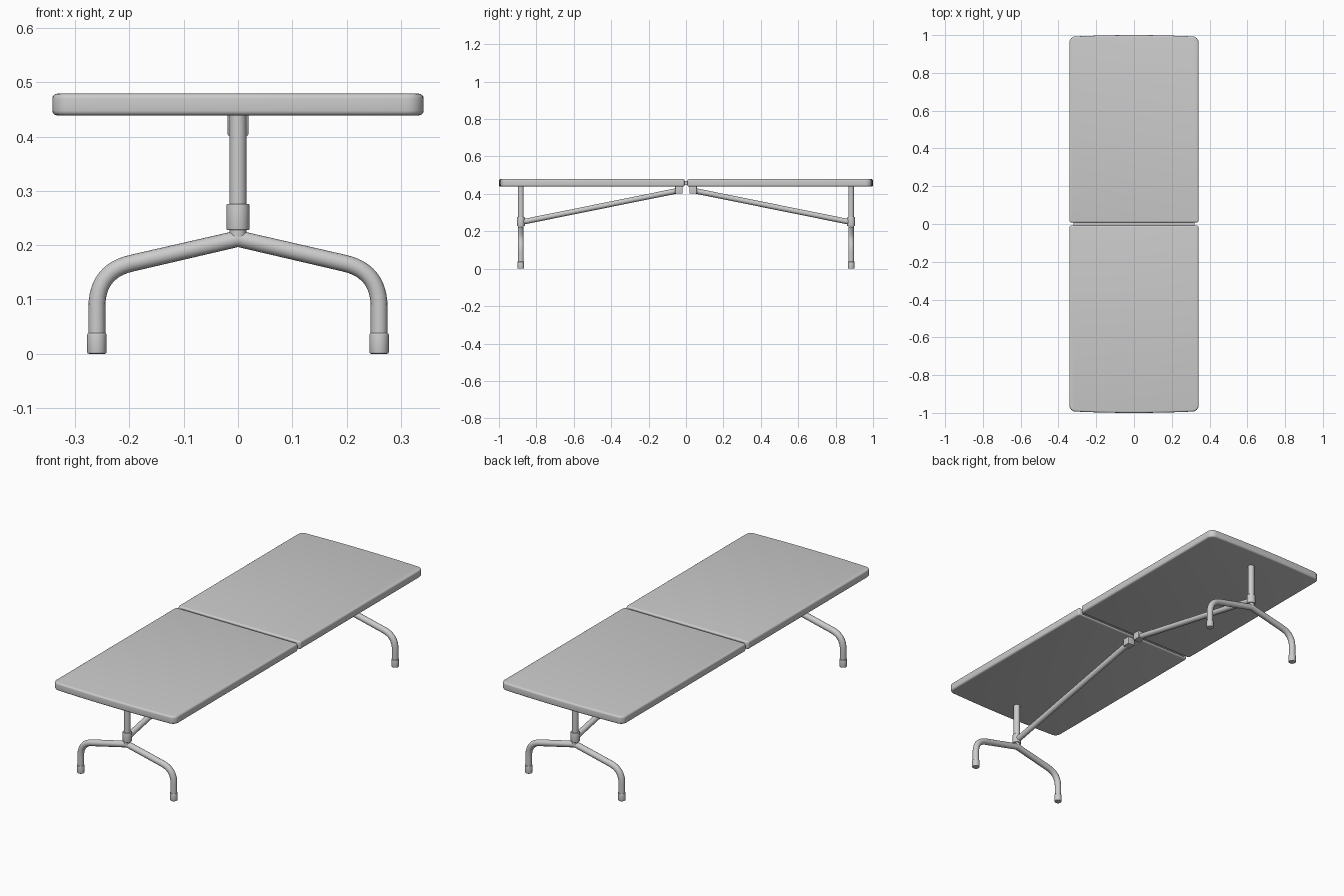
import bpy, bmesh, math
from mathutils import Vector

if "Cube" in bpy.data.objects:
    bpy.data.objects.remove(bpy.data.objects["Cube"])


def smooth(ob, angle=40):
    bpy.ops.object.select_all(action='DESELECT')
    bpy.context.view_layer.objects.active = ob
    ob.select_set(True)
    bpy.ops.object.shade_smooth_by_angle(angle=math.radians(angle))


def bevel(ob, width, segments=3):
    m = ob.modifiers.new("bevel", 'BEVEL')
    m.width, m.segments, m.limit_method = width, segments, 'ANGLE'
    m.angle_limit = math.radians(50)
    bpy.context.view_layer.objects.active = ob
    bpy.ops.object.modifier_apply(modifier="bevel")


def tube(name, pts, r):
    cu = bpy.data.curves.new(name, 'CURVE')
    cu.dimensions = '3D'
    cu.bevel_depth, cu.bevel_resolution, cu.use_fill_caps = r, 6, True
    sp = cu.splines.new('POLY')
    sp.points.add(len(pts) - 1)
    for p, c in zip(sp.points, pts):
        p.co = (*c, 1)
    ob = bpy.data.objects.new(name, cu)
    bpy.context.collection.objects.link(ob)
    bpy.ops.object.select_all(action='DESELECT')
    bpy.context.view_layer.objects.active = ob
    ob.select_set(True)
    bpy.ops.object.convert(target='MESH')
    ob = bpy.context.object
    smooth(ob)
    return ob


def cyl(name, x, y, z0, z1, r, bev=0):
    bpy.ops.mesh.primitive_cylinder_add(vertices=32, radius=r, depth=z1 - z0,
                                        location=(x, y, (z0 + z1) / 2))
    ob = bpy.context.object
    ob.name = name
    if bev:
        bevel(ob, bev)
    smooth(ob)
    return ob


def box(name, lo, hi, bev=0):
    lo, hi = Vector(lo), Vector(hi)
    bpy.ops.mesh.primitive_cube_add(size=1, location=(lo + hi) / 2)
    ob = bpy.context.object
    ob.name = name
    ob.scale = hi - lo
    bpy.ops.object.transform_apply(location=False, rotation=False, scale=True)
    if bev:
        bevel(ob, bev)
        smooth(ob)
    return ob


def arc(cx, cy, r, a0, n=6):
    return [(cx + r * math.cos(math.radians(a0 + 90 * i / n)),
             cy + r * math.sin(math.radians(a0 + 90 * i / n))) for i in range(n + 1)]


def panel(name, s):
    # rounded outline with a slightly bowed outer end
    w, y0, y1, r = 0.342, 0.007, 0.993, 0.032
    ri = 0.012
    out = arc(w - ri, y0 + ri, ri, -90) + arc(w - r, y1 - r, r, 0)
    for i in range(1, 12):
        t = 1 - 2 * i / 12
        out.append(((w - r) * t, y1 + 0.007 * (1 - t * t)))
    out += arc(-w + r, y1 - r, r, 90) + arc(-w + ri, y0 + ri, ri, 180)
    bm = bmesh.new()
    f = bm.faces.new([bm.verts.new((x, y * s, 0.439)) for x, y in out])
    ext = bmesh.ops.extrude_face_region(bm, geom=[f])
    bmesh.ops.translate(bm, vec=(0, 0, 0.04),
                        verts=[g for g in ext['geom'] if isinstance(g, bmesh.types.BMVert)])
    bmesh.ops.recalc_face_normals(bm, faces=bm.faces)
    me = bpy.data.meshes.new(name)
    bm.to_mesh(me)
    bm.free()
    ob = bpy.data.objects.new(name, me)
    bpy.context.collection.objects.link(ob)
    bevel(ob, 0.009, 4)
    smooth(ob)


# bent leg profile: straight slope, curved knee, vertical foot
a, k, b = Vector((0.195, 0.167)), Vector((0.26, 0.153)), Vector((0.26, 0.085))
half = [(a * (1 - t) ** 2 + k * 2 * t * (1 - t) + b * t * t)
        for t in [i / 12 for i in range(13)]] + [Vector((0.26, 0.01))]

for side, s in (("front", -1), ("back", 1)):
    panel(f"{side}_tabletop", s)
    y = 0.883 * s
    # bent foot tube, post and collar
    path = [(-p.x, y, p.y) for p in reversed(half)] + [(0, y, 0.212)] + [(p.x, y, p.y) for p in half]
    tube(f"{side}_leg", path, 0.0155)
    cyl(f"{side}_post", 0, y, 0.215, 0.445, 0.0155)
    cyl(f"{side}_collar", 0, y, 0.228, 0.276, 0.021, 0.002)
    for x in (-0.26, 0.26):
        cyl(f"{side}_foot_cap", x, y, 0, 0.038, 0.0178, 0.003)
    # diagonal brace and its bracket under the hinge
    tube(f"{side}_brace", [(0, y, 0.248), (0, 0.03 * s, 0.42)], 0.0145)
    ys = sorted((0.018 * s, 0.058 * s))
    box(f"{side}_bracket", (-0.019, ys[0], 0.402), (0.019, ys[1], 0.441), 0.002)

# hinge strip between the two tops
box("hinge", (-0.32, -0.009, 0.447), (0.32, 0.009, 0.469))
